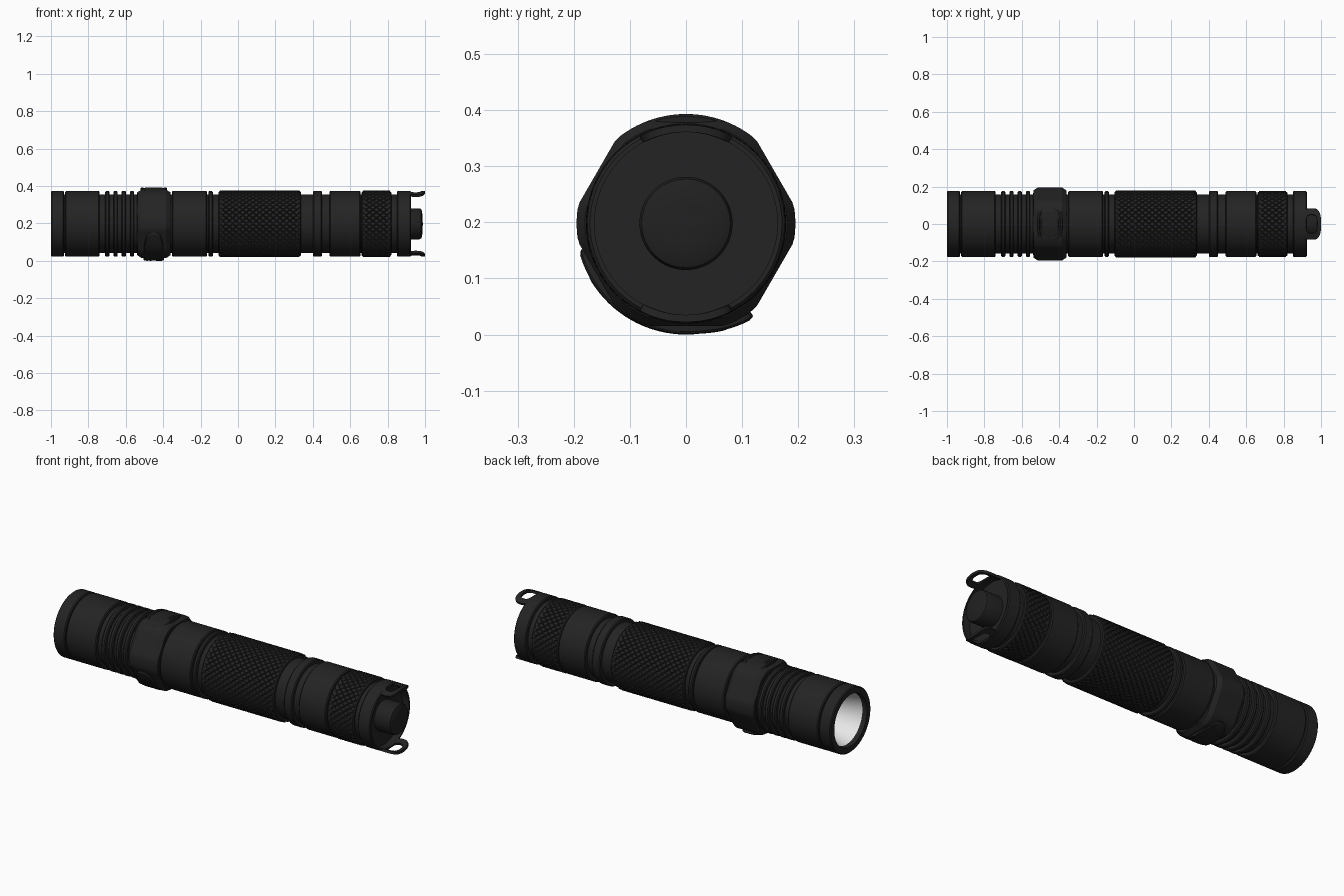
import bpy, bmesh, math

if "Cube" in bpy.data.objects:
    bpy.data.objects.remove(bpy.data.objects["Cube"])

AXIS_Z = 0.198
CORE = 0.157
SIDES = 96


def material(name, value, rough):
    mat = bpy.data.materials.new(name)
    mat.use_nodes = True
    color = (value, value, value, 1)
    mat.diffuse_color = color
    shader = mat.node_tree.nodes["Principled BSDF"]
    shader.inputs["Base Color"].default_value = color
    shader.inputs["Roughness"].default_value = rough
    return mat


black_metal = material("black metal", 0.017, 0.5)
black_rubber = material("black rubber", 0.015, 0.7)
reflector_white = material("reflector white", 0.8, 0.4)


def polar(x, angle, radius):
    """Point at an angle and radius around the barrel axis."""
    return (x, radius * math.cos(angle), AXIS_Z + radius * math.sin(angle))


def finish(bm, name, mat, smooth=True):
    bmesh.ops.remove_doubles(bm, verts=bm.verts, dist=1e-5)
    bmesh.ops.recalc_face_normals(bm, faces=bm.faces)
    mesh = bpy.data.meshes.new(name)
    bm.to_mesh(mesh)
    bm.free()
    mesh.materials.append(mat)
    obj = bpy.data.objects.new(name, mesh)
    bpy.context.collection.objects.link(obj)
    if smooth:
        bpy.ops.object.select_all(action="DESELECT")
        obj.select_set(True)
        bpy.context.view_layer.objects.active = obj
        bpy.ops.object.shade_smooth_by_angle(angle=math.radians(30))
    return obj


def loft(bm, rings, closed=False):
    """Bridge rings of points with quads."""
    loops = [[bm.verts.new(p) for p in ring] for ring in rings]
    pairs = list(zip(loops, loops[1:]))
    if closed:
        pairs.append((loops[-1], loops[0]))
    for a, b in pairs:
        for i in range(len(a)):
            j = (i + 1) % len(a)
            bm.faces.new((a[i], a[j], b[j], b[i]))
    return loops


def revolve(name, profile, mat, shape=lambda angle: 1):
    bm = bmesh.new()
    angles = [math.tau * i / SIDES for i in range(SIDES)]
    loft(bm, [[polar(x, a, r * shape(a)) for a in angles] for x, r in profile])
    bmesh.ops.dissolve_degenerate(bm, edges=bm.edges, dist=1e-6)
    return finish(bm, name, mat)


def outline(count=48, power=3):
    """Unit rounded rectangle."""
    points = []
    for i in range(count):
        t = math.tau * i / count
        c, s = math.cos(t), math.sin(t)
        points.append((math.copysign(abs(c) ** (2 / power), c),
                       math.copysign(abs(s) ** (2 / power), s)))
    return points


def wrapped(name, x, degrees, half_length, half_angle, steps, mat,
            closed=False, lift=0):
    """Plate wrapped on the barrel; steps are (scale, radius) rings."""
    bm = bmesh.new()
    mid, half = math.radians(degrees), math.radians(half_angle)
    rings = [[polar(x + u * s * half_length, mid + v * s * half,
                    r + lift * max(0, v * s - 0.5)) for u, v in outline()]
             for s, r in steps]
    loft(bm, rings, closed)
    return finish(bm, name, mat)


def knurl(name, start, end, radius, around=36):
    """Sleeve of raised diamonds."""
    bm = bmesh.new()
    rows = 2 * round((end - start) / 0.036)
    step = math.tau / around
    grid = [[bm.verts.new(polar(start + (end - start) * j / rows,
                                (i + j % 2 / 2) * step, radius))
             for i in range(around)] for j in range(rows + 1)]
    for j in range(rows - 1):
        for i in range(around):
            left = i if j % 2 else i - 1
            bm.faces.new((grid[j][i], grid[j + 1][left],
                          grid[j + 2][i], grid[j + 1][(left + 1) % around]))
    bmesh.ops.recalc_face_normals(bm, faces=bm.faces)
    raised = bmesh.ops.inset_individual(bm, faces=bm.faces[:],
                                        thickness=0.004, depth=0.005)
    return finish(bm, name, black_metal, smooth=False)


# Barrel: raised bands over a narrower core, with a bezel and recessed tail
bands = [(-1, -0.93, 0.176), (-0.924, -0.74, 0.176)]
bands += [(-0.71 + 0.044 * i, -0.687 + 0.044 * i, 0.176) for i in range(4)]
bands += [(-0.54, -0.36, 0.17), (-0.352, -0.165, 0.176),
          (-0.157, -0.135, 0.176), (-0.105, 0.337, 0.173),
          (0.4, 0.45, 0.176), (0.49, 0.655, 0.176),
          (0.66, 0.82, 0.172), (0.85, 0.925, 0.176)]
profile = [(-0.975, 0.138), (-1, 0.142)]
bevel = 0.005
for x0, x1, r in bands:
    if x0 > -1:
        profile.append((x0, CORE))
    profile += [(x0, r - bevel), (x0 + bevel, r),
                (x1 - bevel, r), (x1, r - bevel)]
    if x1 < 0.9:
        profile.append((x1, CORE))
profile += [(0.925, 0.163), (0.885, 0.163), (0.885, 0)]
revolve("barrel", profile, black_metal)

# Bowl-shaped reflector behind the bezel
bowl = [(-0.975 + 0.3 * (1 - (i / 12) ** 2), 0.138 * i / 12)
        for i in range(12, -1, -1)]
revolve("reflector", bowl, reflector_white)


# Collar: round ring cut by six flats
def six_flats(angle):
    offset = (angle % (math.pi / 3)) - math.pi / 6
    return min(0.195, 0.183 / math.cos(offset)) / 0.195


revolve("collar", [(-0.538, 0.16), (-0.538, 0.18), (-0.515, 0.195),
                   (-0.385, 0.195), (-0.362, 0.18), (-0.362, 0.16)],
        black_metal, six_flats)

# Side switch with a raised rim
wrapped("side_switch", -0.45, 90, 0.07, 31,
        [(1, 0.17), (1, 0.191), (0.95, 0.195), (0.82, 0.195),
         (0.77, 0.191), (0.7, 0.191), (0.62, 0.195), (0.3, 0.195), (0, 0.195)],
        black_rubber)

# Port cover around the underside, with a lifted pull tip
wrapped("port_cover", -0.45, 250, 0.055, 56,
        [(1, 0.18), (1, 0.193), (0.95, 0.197), (0.7, 0.198),
         (0.45, 0.198), (0.2, 0.198), (0, 0.198)],
        black_rubber, lift=0.022)

# Textured grips
knurl("main_grip", -0.1, 0.332, 0.1735)
knurl("tail_grip", 0.665, 0.815, 0.1725)

# Tail button
revolve("tail_button", [(0.88, 0.083), (0.97, 0.083), (0.979, 0.079),
                        (0.984, 0.068), (0.987, 0.035), (0.988, 0)],
        black_rubber)

# Lanyard loops at the top and bottom of the tail
for label, side in (("top", 90), ("bottom", 270)):
    wrapped(label + "_lanyard_loop", 0.95, side, 0.05, 28,
            [(1, 0.163), (1, 0.176), (0.6, 0.176), (0.6, 0.163)],
            black_metal, closed=True)
